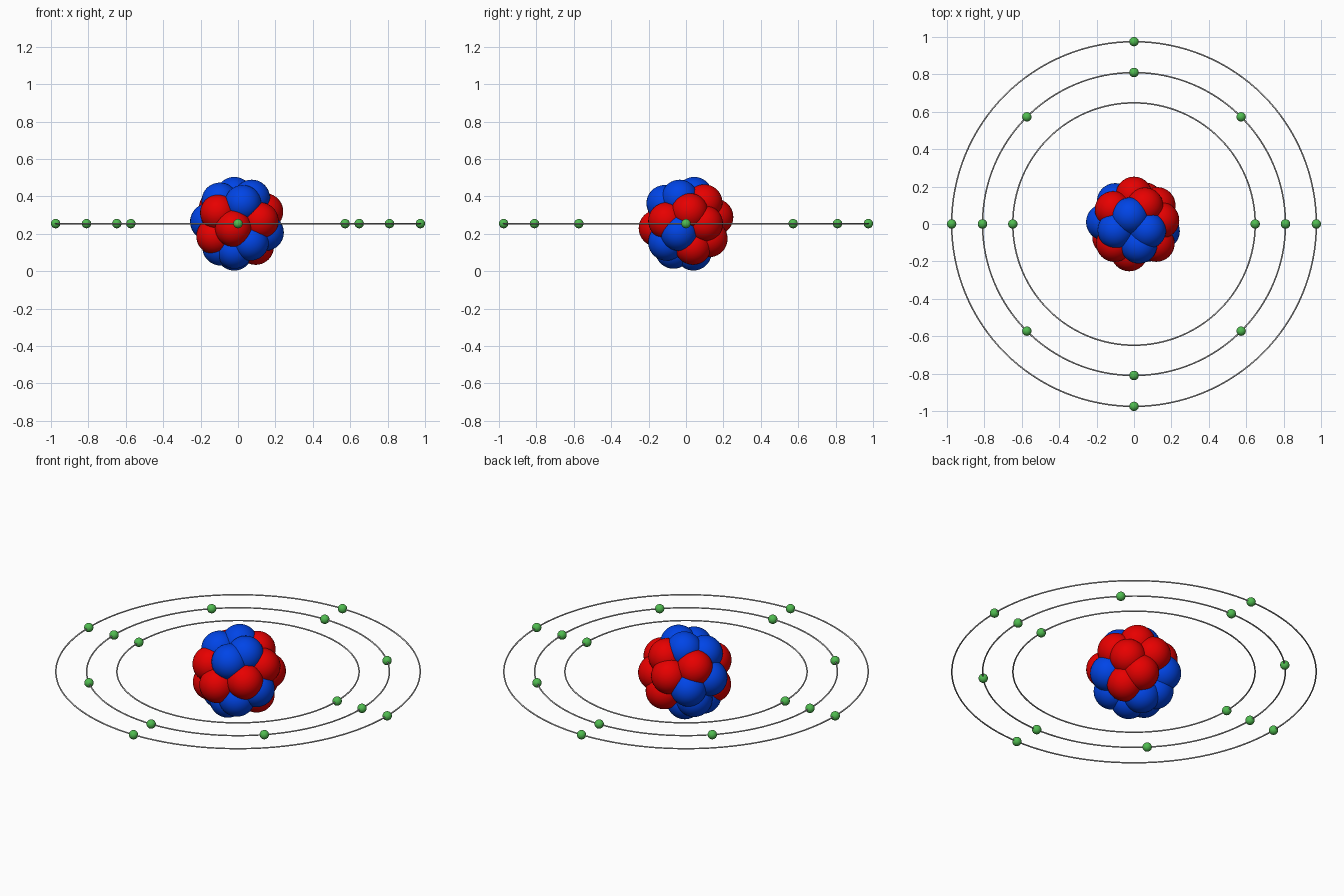
import bpy
from math import cos, sin, tau
from mathutils import Vector

old = bpy.data.objects.get("Cube")
if old:
    bpy.data.objects.remove(old)

CENTRE = Vector((0, 0, 0.254))
SHELL, NUCLEON_R = 0.159, 0.098
ELECTRON_R, WIRE_R = 0.025, 0.004


def material(name, rgb):
    mat = bpy.data.materials.new(name)
    mat.use_nodes = True
    mat.diffuse_color = (*rgb, 1)
    mat.node_tree.nodes["Principled BSDF"].inputs["Base Color"].default_value = (*rgb, 1)
    return mat


red = material("proton_red", (0.82, 0, 0))
blue = material("neutron_blue", (0, 0.06, 0.82))
green = material("electron_green", (0.08, 0.5, 0.08))
grey = material("orbit_grey", (0.55, 0.55, 0.55))


def finish(name, mat):
    obj = bpy.context.object
    obj.name = name
    obj.data.materials.append(mat)
    bpy.ops.object.shade_smooth()


def ball(name, offset, radius, mat):
    bpy.ops.mesh.primitive_uv_sphere_add(segments=32, ring_count=20, radius=radius,
                                         location=CENTRE + offset)
    finish(name, mat)


# Nucleus: directions of the outer nucleons, in hundredths
protons = [(-2.5, -15.5, -2.5), (-10, -10, 5.5), (12, -10.5, 1.5), (14.5, 2, 6.5),
           (-14, -8, -7.5), (10, 4, -13), (0, 15.5, 3.5), (6, 10, 11.5),
           (12.5, 10, 0), (6, 13, -8.5), (-11.5, 8, 8.5)]
neutrons = [(2.5, -11, 10.5), (7, -11, -10.5), (15.5, -4, -5), (-2, 4.5, 15.5),
            (7.5, -3.5, 14), (-10, -3.5, 12.5), (-16, 1, 1), (-10, -3, -13.5),
            (-2, -7, -15), (-2, 4, -15.5), (-10, 12, -2.5), (-11, 7, -12.5)]
for name, mat, places in (("proton", red, protons), ("neutron", blue, neutrons)):
    for place in places:
        ball(name, Vector(place).normalized() * SHELL, NUCLEON_R, mat)

# Nucleons packed inside the shell
for i in range(5):
    a = tau * i / 5
    name, mat = (("proton", red), ("neutron", blue))[i % 2]
    ball("inner_" + name, Vector((cos(a), sin(a), 0)) * 0.05, NUCLEON_R, mat)

# Orbits with evenly spaced electrons
for name, radius, count in (("inner", 0.648, 2), ("middle", 0.81, 8), ("outer", 0.975, 4)):
    bpy.ops.mesh.primitive_torus_add(major_radius=radius, minor_radius=WIRE_R,
                                     major_segments=128, minor_segments=8, location=CENTRE)
    finish(name + "_orbit", grey)
    for i in range(count):
        a = tau * i / count
        ball(name + "_electron", Vector((cos(a), sin(a), 0)) * radius, ELECTRON_R, green)
